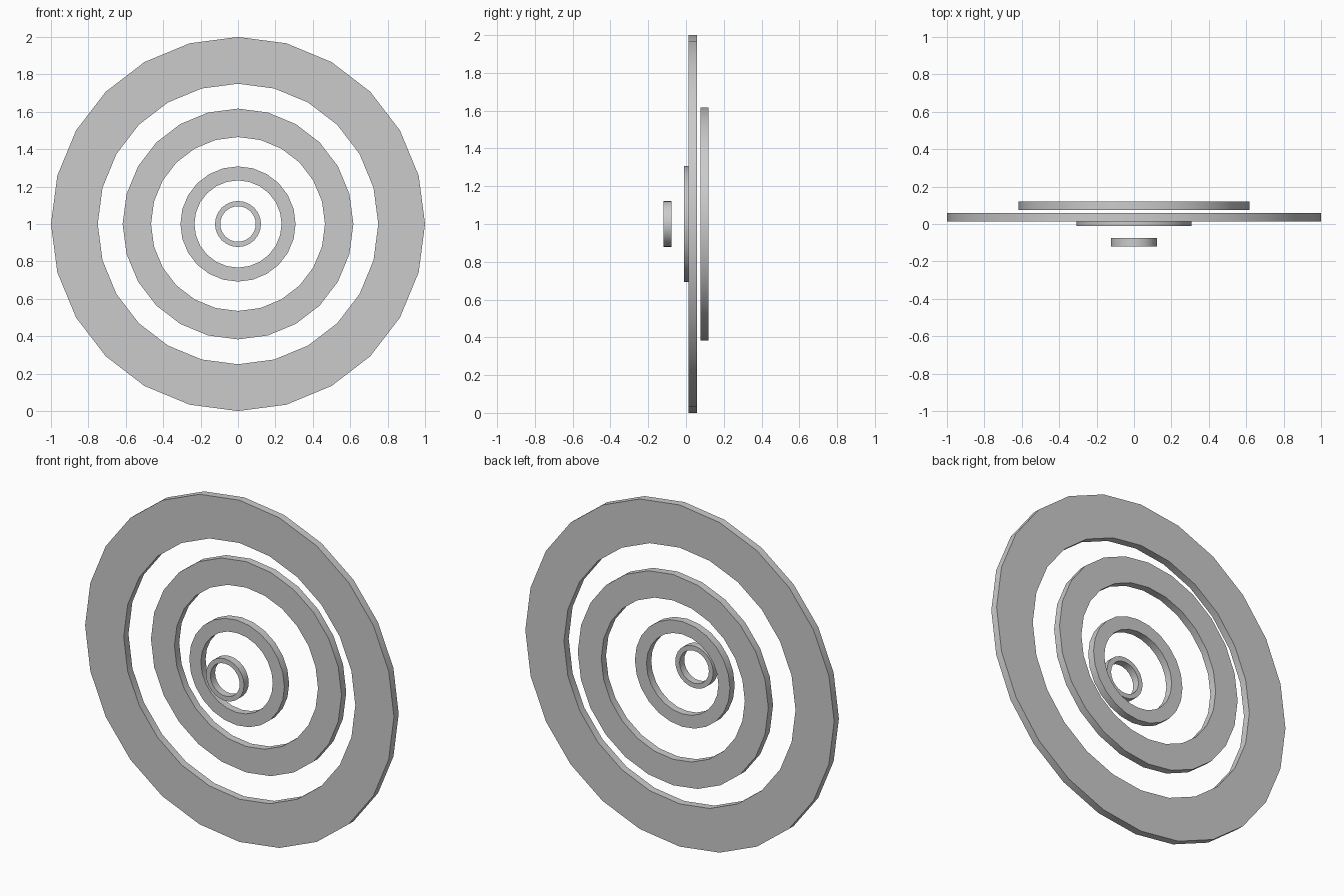
import bpy
import bmesh
from math import sin, cos, tau, radians

cube = bpy.data.objects.get("Cube")
if cube:
    bpy.data.objects.remove(cube, do_unlink=True)

SIDES = 24
THICKNESS = 0.044

# Single plain grey material
grey = bpy.data.materials.new("light_grey")
grey.use_nodes = True
colour = (0.6, 0.6, 0.6, 1)
grey.diffuse_color = colour
grey.node_tree.nodes["Principled BSDF"].inputs["Base Color"].default_value = colour


def ring(name, outer, inner, front):
    """Flat washer standing upright, its front face at y = front."""
    bm = bmesh.new()
    loops = []
    for radius, y in ((outer, front), (outer, front + THICKNESS),
                      (inner, front + THICKNESS), (inner, front)):
        loops.append([bm.verts.new((radius * sin(tau * i / SIDES), y,
                                    1 + radius * cos(tau * i / SIDES)))
                      for i in range(SIDES)])
    for k in range(4):
        a, b = loops[k], loops[(k + 1) % 4]
        for i in range(SIDES):
            j = (i + 1) % SIDES
            bm.faces.new((a[i], a[j], b[j], b[i]))
    bmesh.ops.recalc_face_normals(bm, faces=bm.faces)
    mesh = bpy.data.meshes.new(name)
    bm.to_mesh(mesh)
    bm.free()
    mesh.materials.append(grey)
    obj = bpy.data.objects.new(name, mesh)
    bpy.context.collection.objects.link(obj)
    bpy.ops.object.select_all(action='DESELECT')
    obj.select_set(True)
    bpy.context.view_layer.objects.active = obj
    bpy.ops.object.shade_smooth_by_angle(angle=radians(30))


# Four concentric rings, staggered in depth
ring("outer_ring", 1.0, 0.75, 0.014)
ring("large_middle_ring", 0.617, 0.465, 0.076)
ring("small_middle_ring", 0.308, 0.233, -0.011)
ring("inner_ring", 0.123, 0.095, -0.12)
